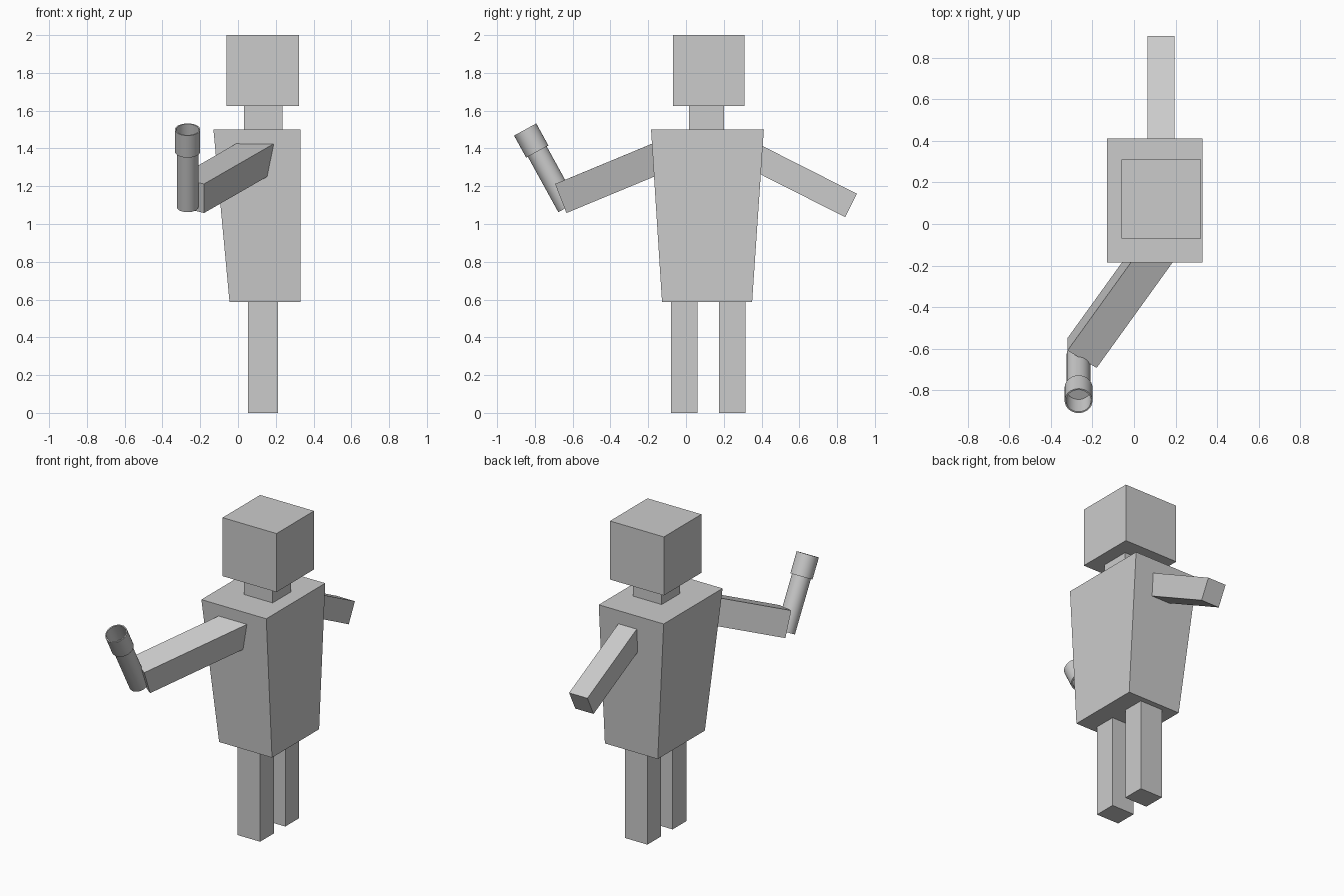
import bpy, bmesh, math
from mathutils import Vector, Matrix

if "Cube" in bpy.data.objects:
    bpy.data.objects.remove(bpy.data.objects["Cube"])


def loft(name, quad_a, quad_b):
    """Closed six-sided block between two four-point loops."""
    bm = bmesh.new()
    a = [bm.verts.new(p) for p in quad_a]
    b = [bm.verts.new(p) for p in quad_b]
    bm.faces.new(a)
    bm.faces.new(b)
    for i in range(4):
        j = (i + 1) % 4
        bm.faces.new((a[i], a[j], b[j], b[i]))
    bmesh.ops.recalc_face_normals(bm, faces=bm.faces)
    return finish(name, bm)


def finish(name, bm):
    mesh = bpy.data.meshes.new(name)
    bm.to_mesh(mesh)
    bm.free()
    obj = bpy.data.objects.new(name, mesh)
    bpy.context.collection.objects.link(obj)
    return obj


def rect(x0, x1, y0, y1, z):
    return [(x0, y0, z), (x1, y0, z), (x1, y1, z), (x0, y1, z)]


def box(name, x0, x1, y0, y1, z0, z1):
    return loft(name, rect(x0, x1, y0, y1, z0), rect(x0, x1, y0, y1, z1))


def limb(name, corner, edge_u, edge_v, along):
    """Slanted block swept from its hand end towards the body."""
    c, u, v, d = map(Vector, (corner, edge_u, edge_v, along))
    end = [c, c + u, c + u + v, c + v]
    return loft(name, end, [p + d for p in end])


# Head, neck and tapered torso
box("head", -0.06, 0.322, -0.07, 0.31, 1.625, 2.0)
box("neck", 0.032, 0.235, 0.015, 0.20, 1.5, 1.625)
loft("torso", rect(-0.045, 0.33, -0.127, 0.35, 0.588),
     rect(-0.13, 0.33, -0.185, 0.412, 1.5))

# Legs
for side, y in (("left", -0.08), ("right", 0.175)):
    box(side + "_leg", 0.053, 0.213, y, y + 0.14, 0.0, 0.588)

# Arms: one straight out to the side, one reaching forward
limb("back_arm", (0.065, 0.905, 1.16), (0.13, 0, 0), (0, -0.062, -0.124),
     Vector((0, -0.892, 0.451)) * 0.58)
limb("front_arm", (-0.18, -0.693, 1.212), (-0.14, 0.084, 0.035),
     (0, 0.06, -0.154), Vector((0.554, 0.769, 0.319)) * 0.69)

# Held tube with a wider hollow socket: (radius, height) profile spun on its axis
profile = [(0, 0), (0.057, 0), (0.057, 0.335), (0.067, 0.335),
           (0.067, 0.468), (0.06, 0.468), (0.06, 0.345), (0, 0.345)]
bm = bmesh.new()
verts = [bm.verts.new((r, 0, z)) for r, z in profile]
edges = [bm.edges.new(pair) for pair in zip(verts, verts[1:])]
bmesh.ops.spin(bm, geom=verts + edges, cent=(0, 0, 0), axis=(0, 0, 1),
               angle=math.tau, steps=32, use_duplicate=False)
bmesh.ops.remove_doubles(bm, verts=bm.verts, dist=1e-4)
bmesh.ops.recalc_face_normals(bm, faces=bm.faces)
bm.transform(Matrix.Translation((-0.267, -0.626, 1.09))
             @ Matrix.Rotation(math.radians(28.8), 4, 'X'))
tube = finish("held_tube", bm)
bpy.context.view_layer.objects.active = tube
tube.select_set(True)
bpy.ops.object.shade_smooth_by_angle(angle=math.radians(30))
